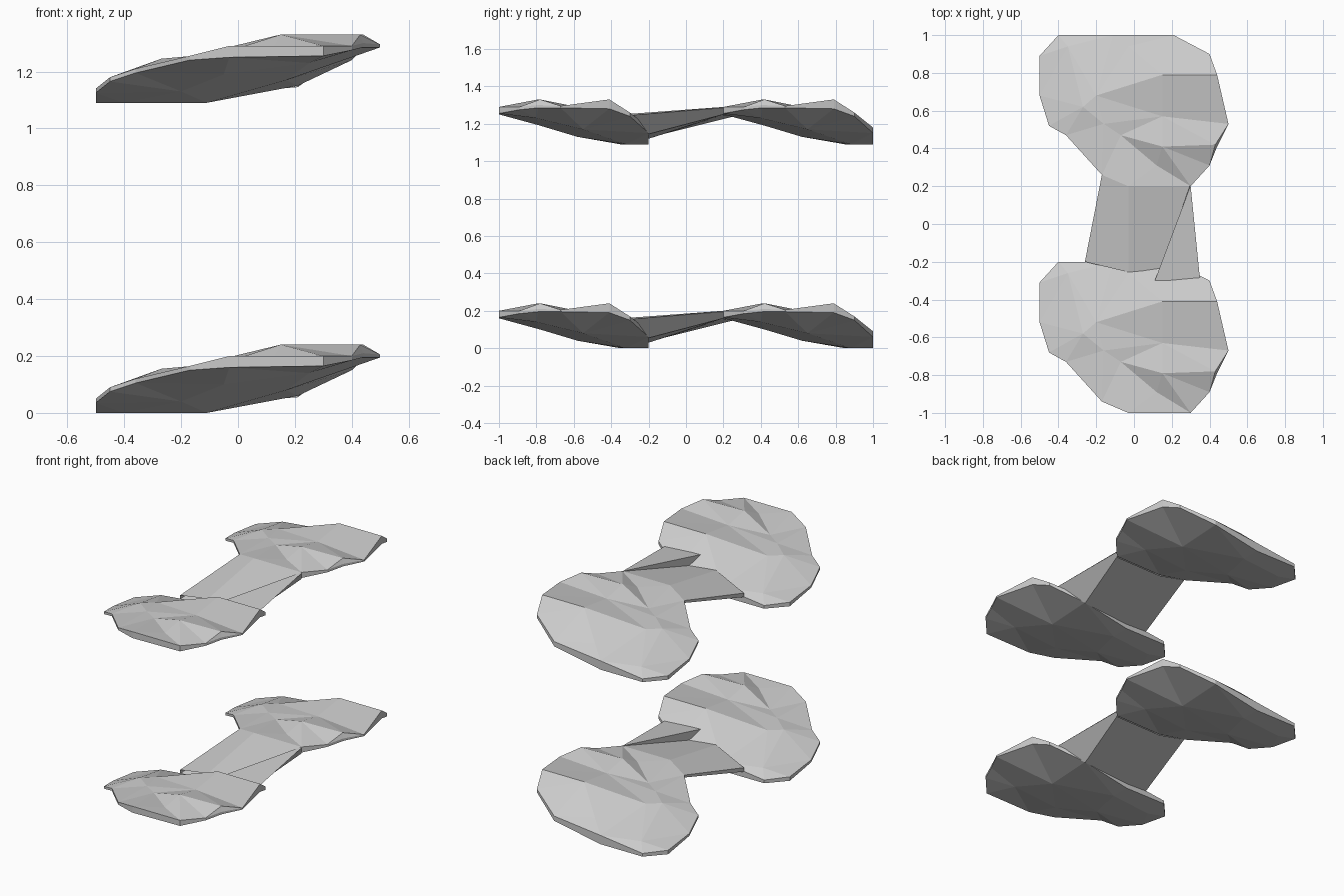
import bpy
from mathutils import Vector
from mathutils.geometry import delaunay_2d_cdt

if "Cube" in bpy.data.objects:
    bpy.data.objects.remove(bpy.data.objects["Cube"])

# Slab outline: x, y, bottom z, top z (counter-clockwise)
RIM = [
    (-.40, 1.0, .00, .02), (-.50, .89, .00, .025), (-.50, .68, .035, .05),
    (-.45, .52, .075, .09), (-.36, .47, .105, .12), (-.17, .26, .15, .165),
    (-.03, .20, .16, .20), (.30, .20, .165, .20), (.40, .31, .185, .20),
    (.44, .41, .195, .21), (.50, .53, .195, .205), (.44, .79, .19, .24),
    (.40, .90, .15, .17), (.21, 1.0, .06, .09), (-.11, 1.0, .00, .055)]
# Facet corners inside the outline
TOP = [(.15, .79, .24), (.15, .57, .21), (.15, .41, .24), (.43, .42, .24),
       (-.03, .94, .12), (-.35, .94, .06), (-.20, .68, .155),
       (-.16, .53, .165), (-.07, .47, .17), (-.27, .62, .155), (.12, .31, .19)]
BOTTOM = [(-.20, .62, .04), (.17, .65, .08), (-.11, .88, 0),
          (-.40, .85, 0), (-.05, .42, .10), (.25, .40, .14)]


def make_object(name, verts, faces, z):
    mesh = bpy.data.meshes.new(name)
    mesh.from_pydata(verts, [], faces)
    mesh.update()
    obj = bpy.data.objects.new(name, mesh)
    obj.location.z = z
    bpy.context.collection.objects.link(obj)
    return obj


def skin(points, n):
    """Triangulate points inside the first n, which form the outline."""
    loop = list(range(n))
    result = delaunay_2d_cdt([Vector(p[:2]) for p in points], [], [loop], 1, 1e-6)
    origin = [o[0] for o in result[3]]
    return [[origin[i] for i in f] for f in result[2]]


def slab(name, dy, z):
    n = len(RIM)
    top = [(x, y, t) for x, y, b, t in RIM] + TOP
    low = [(x, y, b) for x, y, b, t in RIM] + BOTTOM
    k = len(top)
    faces = skin(top, n)
    faces += [[i + k for i in reversed(f)] for f in skin(low, n)]
    for i in range(n):
        j = (i + 1) % n
        faces.append([j, i, i + k, j + k])
    return make_object(name, [(x, y + dy, h) for x, y, h in top + low], faces, z)


def bridge(name, z):
    # Cross-sections at the rear and front slabs, the raised wing on the right
    rear = [(-.17, .26, .165), (-.03, .20, .20), (.295, .20, .20),
            (.298, .20, .20), (.30, .20, .195),
            (.30, .20, .16), (-.03, .20, .155), (-.17, .26, .15)]
    front = [(-.26, -.20, .06), (-.03, -.255, .12), (.14, -.24, .11),
             (.11, -.30, .163), (.35, -.30, .155),
             (.21, -.20, .055), (-.11, -.20, .03), (-.26, -.20, .035)]
    n = len(rear)
    faces = [[i, i + n, (i + 1) % n + n, (i + 1) % n] for i in range(n)]
    make_object(name, rear + front, faces, z)


# Two identical tiers
for tier, z in (("lower", 0), ("upper", 1.09)):
    slab(tier + "_rear_slab", 0, z)
    slab(tier + "_front_slab", -1.2, z)
    bridge(tier + "_bridge", z)
